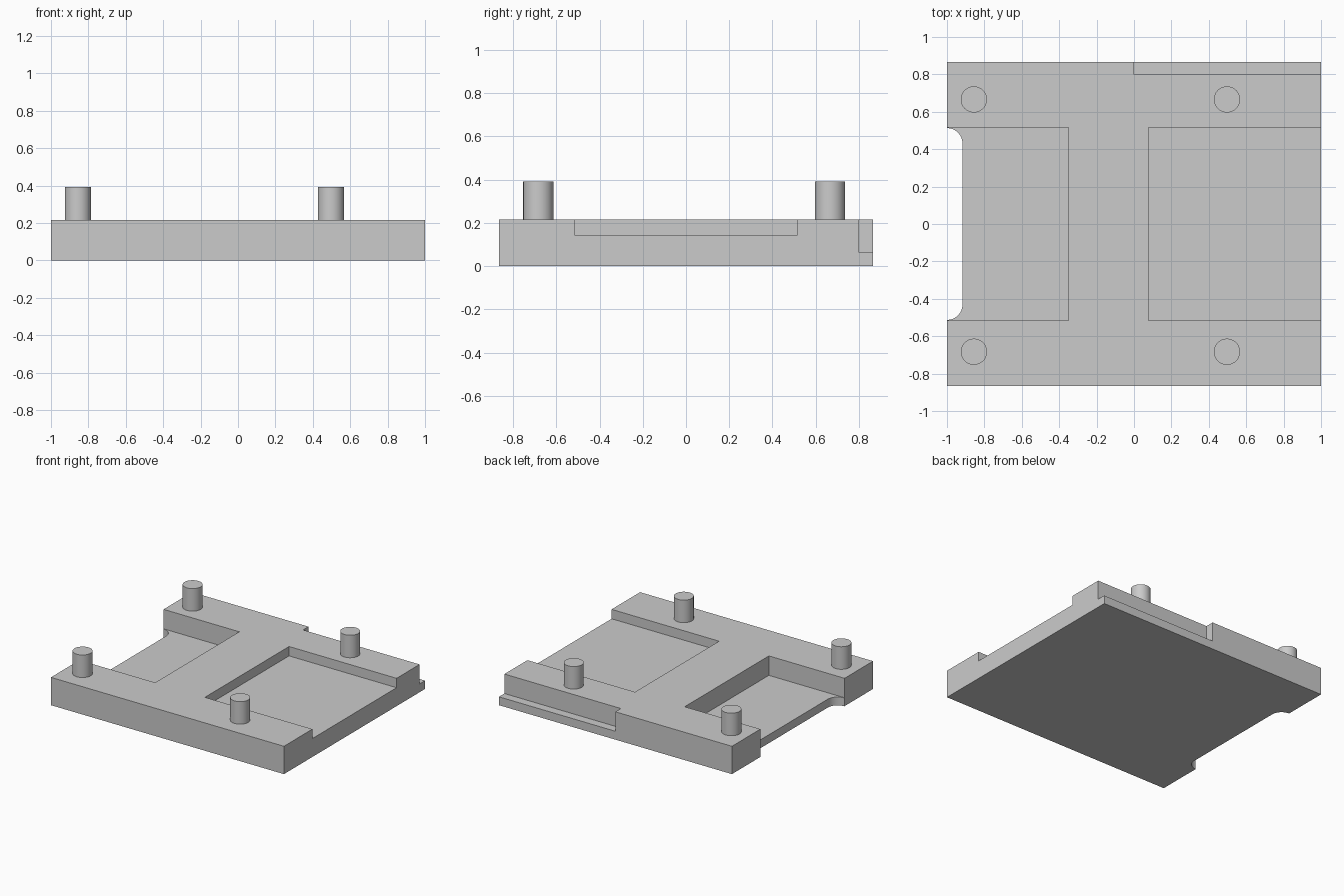
import bpy, bmesh
from math import pi, cos, sin

cube = bpy.data.objects.get("Cube")
if cube:
    bpy.data.objects.remove(cube, do_unlink=True)

HALF_Y, TOP = 0.865, 0.216
POCKET_Y = 0.516

grey = bpy.data.materials.new("plain grey")
grey.use_nodes = True
grey.diffuse_color = (0.6, 0.6, 0.6, 1)
grey.node_tree.nodes["Principled BSDF"].inputs["Base Color"].default_value = (0.6, 0.6, 0.6, 1)


def prism(name, outline, z0, z1, open_base=False):
    """Extrude a flat outline from z0 up to z1."""
    bm = bmesh.new()
    base = bm.faces.new([bm.verts.new((x, y, z0)) for x, y in outline])
    result = bmesh.ops.extrude_face_region(bm, geom=[base], use_keep_orig=True)
    bmesh.ops.translate(bm, vec=(0, 0, z1 - z0),
                        verts=[g for g in result["geom"] if isinstance(g, bmesh.types.BMVert)])
    bmesh.ops.recalc_face_normals(bm, faces=bm.faces)
    if open_base:
        bmesh.ops.delete(bm, geom=[base], context="FACES_ONLY")
    mesh = bpy.data.meshes.new(name)
    bm.to_mesh(mesh)
    bm.free()
    mesh.materials.append(grey)
    obj = bpy.data.objects.new(name, mesh)
    bpy.context.collection.objects.link(obj)
    return obj


def rect(x0, x1, y0, y1):
    return [(x0, y0), (x1, y0), (x1, y1), (x0, y1)]


def select(obj):
    bpy.ops.object.select_all(action="DESELECT")
    obj.select_set(True)
    bpy.context.view_layer.objects.active = obj


# Base plate
plate = prism("base_plate", rect(-1, 1, -HALF_Y, HALF_Y), 0, TOP)

# Through notch in the -x edge with rounded inner corners
r, notch_y = 0.083, 0.513
arc = [(-1 + r * sin(a), notch_y - r + r * cos(a)) for a in (i * pi / 16 for i in range(9))]
notch = [(-1.1, notch_y)] + arc
notch += [(x, -y) for x, y in reversed(notch)]

# Recesses cut from the plate
cutters = [
    prism("deep_pocket_cutter", rect(-1.2, -0.35, -POCKET_Y, POCKET_Y), 0.065, 0.5),
    prism("shallow_pocket_cutter", rect(0.077, 1.2, -POCKET_Y, POCKET_Y), 0.143, 0.5),
    prism("rear_ledge_cutter", rect(0, 1.2, 0.798, 1.2), 0.065, 0.5),
    prism("edge_notch_cutter", notch, -0.1, 0.12),
]
for cutter in cutters:
    cutter.hide_render = True
    cut = plate.modifiers.new(cutter.name, "BOOLEAN")
    cut.operation, cut.solver, cut.object = "DIFFERENCE", "EXACT", cutter
    select(plate)
    bpy.ops.object.modifier_apply(modifier=cut.name)
    bpy.data.objects.remove(cutter, do_unlink=True)
select(plate)
bpy.ops.object.shade_smooth_by_angle(angle=pi / 6)

# Four locating pins
for side, x in (("right", -0.856), ("left", 0.497)):
    for end, y in (("front", -0.683), ("back", 0.666)):
        circle = [(x + 0.07 * cos(i * pi / 24), y + 0.07 * sin(i * pi / 24)) for i in range(48)]
        pin = prism(f"{end}_{side}_pin", circle, TOP, 0.391, open_base=True)
        select(pin)
        bpy.ops.object.shade_smooth_by_angle(angle=pi / 6)
